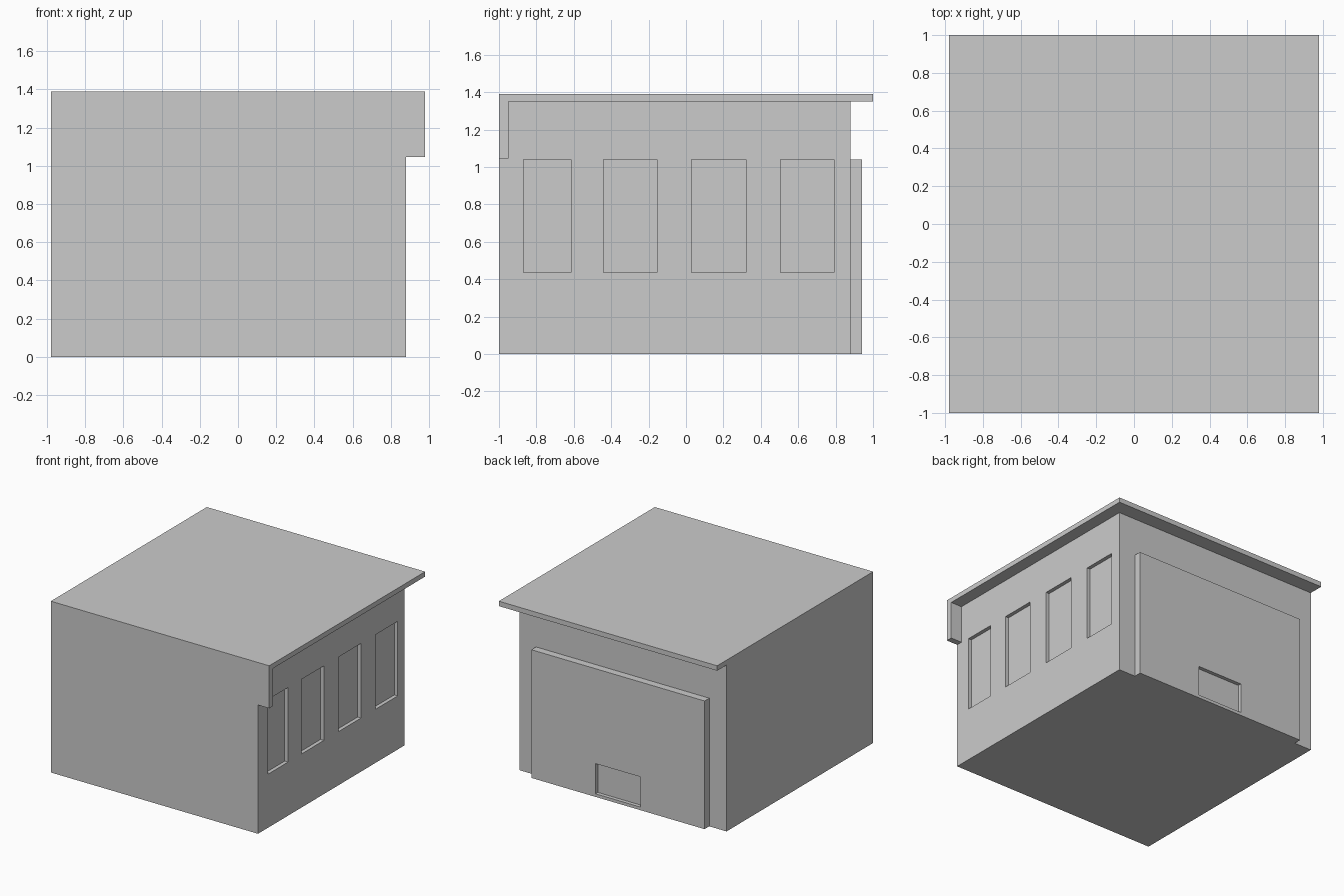
import bpy
import bmesh
from mathutils import Vector

if "Cube" in bpy.data.objects:
    bpy.data.objects.remove(bpy.data.objects["Cube"])


def box(name, x, y, z):
    """Axis-aligned box from (min, max) ranges."""
    bm = bmesh.new()
    bmesh.ops.create_cube(bm, size=1)
    for v in bm.verts:
        v.co = Vector([r[0] if c < 0 else r[1] for c, r in zip(v.co, (x, y, z))])
    mesh = bpy.data.meshes.new(name)
    bm.to_mesh(mesh)
    bm.free()
    obj = bpy.data.objects.new(name, mesh)
    bpy.context.collection.objects.link(obj)
    return obj


def cut(target, cutter):
    """Recess the target with a hidden cutter."""
    mod = target.modifiers.new(cutter.name, 'BOOLEAN')
    mod.operation = 'DIFFERENCE'
    mod.solver = 'EXACT'
    mod.object = cutter
    cutter.hide_render = True
    cutter.hide_viewport = True


LEFT, WALL, EAVE = -0.98, 0.88, 0.98
ROOF_Z, TOP = 1.35, 1.39
RECESS = 0.03

# Main building block with four recessed windows on the right wall
walls = box("walls", (LEFT, WALL), (-1, 0.88), (0, ROOF_Z))
for i, span in enumerate([(-0.87, -0.615), (-0.44, -0.155), (0.03, 0.32), (0.505, 0.79)]):
    cut(walls, box(f"window_cutter_{i + 1}", (WALL - RECESS, WALL + 0.1), span, (0.435, 1.04)))

# Flat roof overhanging the right and back
box("roof", (LEFT, EAVE), (-1, 1), (ROOF_Z, TOP))

# Front facade return under the right eave
box("facade_return", (WALL, EAVE), (-1, -0.95), (1.045, ROOF_Z))

# Raised back panel with a low recessed hatch
panel = box("back_panel", (-0.825, 0.73), (0.88, 0.94), (0, 1.04))
cut(panel, box("hatch_cutter", (-0.25, 0.155), (0.94 - RECESS, 1.04), (0.025, 0.27)))
